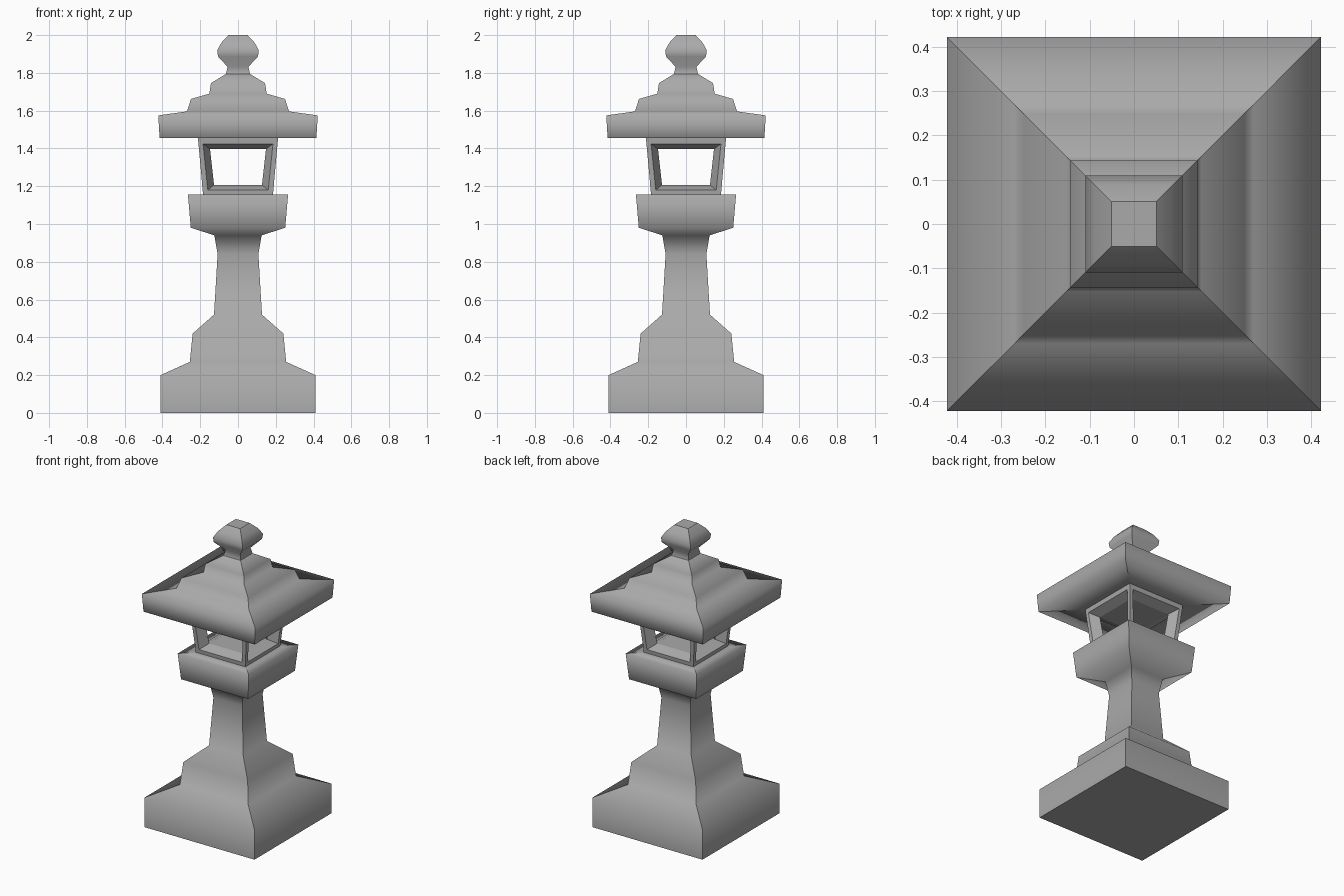
import bpy
import bmesh
from mathutils import Matrix
from math import pi

cube = bpy.data.objects.get("Cube")
if cube:
    bpy.data.objects.remove(cube, do_unlink=True)

# Single stone colour
GREY = (0.4, 0.4, 0.4, 1)
stone = bpy.data.materials.new("grey_stone")
stone.use_nodes = True
stone.diffuse_color = GREY
bsdf = stone.node_tree.nodes["Principled BSDF"]
bsdf.inputs["Base Color"].default_value = GREY
bsdf.inputs["Roughness"].default_value = 0.8

CORNERS = ((-1, -1), (1, -1), (1, 1), (-1, 1))


def finish(name, bm):
    bmesh.ops.recalc_face_normals(bm, faces=bm.faces)
    mesh = bpy.data.meshes.new(name)
    bm.to_mesh(mesh)
    bm.free()
    mesh.materials.append(stone)
    obj = bpy.data.objects.new(name, mesh)
    bpy.context.collection.objects.link(obj)
    return obj


def square_loft(name, profile):
    """Stack square rings (half width, height); smooth along the profile, sharp at corners."""
    bm = bmesh.new()
    rings = [[bm.verts.new((sx * w, sy * w, z)) for sx, sy in CORNERS] for w, z in profile]
    for low, high in zip(rings, rings[1:]):
        for i in range(4):
            j = (i + 1) % 4
            face = bm.faces.new((low[i], low[j], high[j], high[i]))
            face.smooth = True
            bm.edges.get((low[i], high[i])).smooth = False
    for ring in (rings[0], rings[-1]):
        cap = bm.faces.new(ring)
        for edge in cap.edges:
            edge.smooth = False
    return finish(name, bm)


# Base, shaft and the platform that carries the light chamber
square_loft("pedestal", [
    (0.41, 0), (0.41, 0.2), (0.255, 0.27), (0.24, 0.42), (0.127, 0.52),
    (0.108, 0.84), (0.125, 0.94), (0.25, 0.98), (0.265, 1.155), (0.185, 1.155)])

# Stepped roof with a broad eave
square_loft("roof", [
    (0.212, 1.455), (0.415, 1.455), (0.422, 1.575), (0.27, 1.596), (0.249, 1.662),
    (0.152, 1.69), (0.143, 1.746), (0.064, 1.794)])

# Rounded knob on its neck
square_loft("finial", [
    (0.064, 1.794), (0.055, 1.832), (0.106, 1.887), (0.11, 1.92),
    (0.088, 1.96), (0.051, 2.0)])


# Hollow light chamber: four windows with slanted jambs
def wall_depth(z):
    return 0.185 + 0.09 * (z - 1.155)


def window_loop(low_w, low_z, high_w, high_z, on_wall):
    points = ((-low_w, low_z), (low_w, low_z), (high_w, high_z), (-high_w, high_z))
    return [(x, -(wall_depth(z) if on_wall else abs(x)), z) for x, z in points]


loops = [
    window_loop(0.185, 1.155, 0.212, 1.455, True),
    window_loop(0.16, 1.18, 0.185, 1.424, True),
    window_loop(0.127, 1.207, 0.148, 1.397, False)]

bm = bmesh.new()
for side in range(4):
    turn = Matrix.Rotation(side * pi / 2, 3, "Z")
    rings = [[bm.verts.new(turn @ Matrix.Identity(3) @ bm.verts.new(p).co) for p in loop]
             for loop in loops]
    for outer, inner in zip(rings, rings[1:]):
        for i in range(4):
            j = (i + 1) % 4
            bm.faces.new((outer[i], outer[j], inner[j], inner[i]))
loose = [v for v in bm.verts if not v.link_faces]
bmesh.ops.delete(bm, geom=loose, context="VERTS")
# Floor and ceiling, inside and out
for w, z in ((0.185, 1.155), (0.127, 1.207), (0.148, 1.397), (0.212, 1.455)):
    bm.faces.new([bm.verts.new((sx * w, sy * w, z)) for sx, sy in CORNERS])
bmesh.ops.remove_doubles(bm, verts=bm.verts, dist=0.001)
finish("light_chamber", bm)
